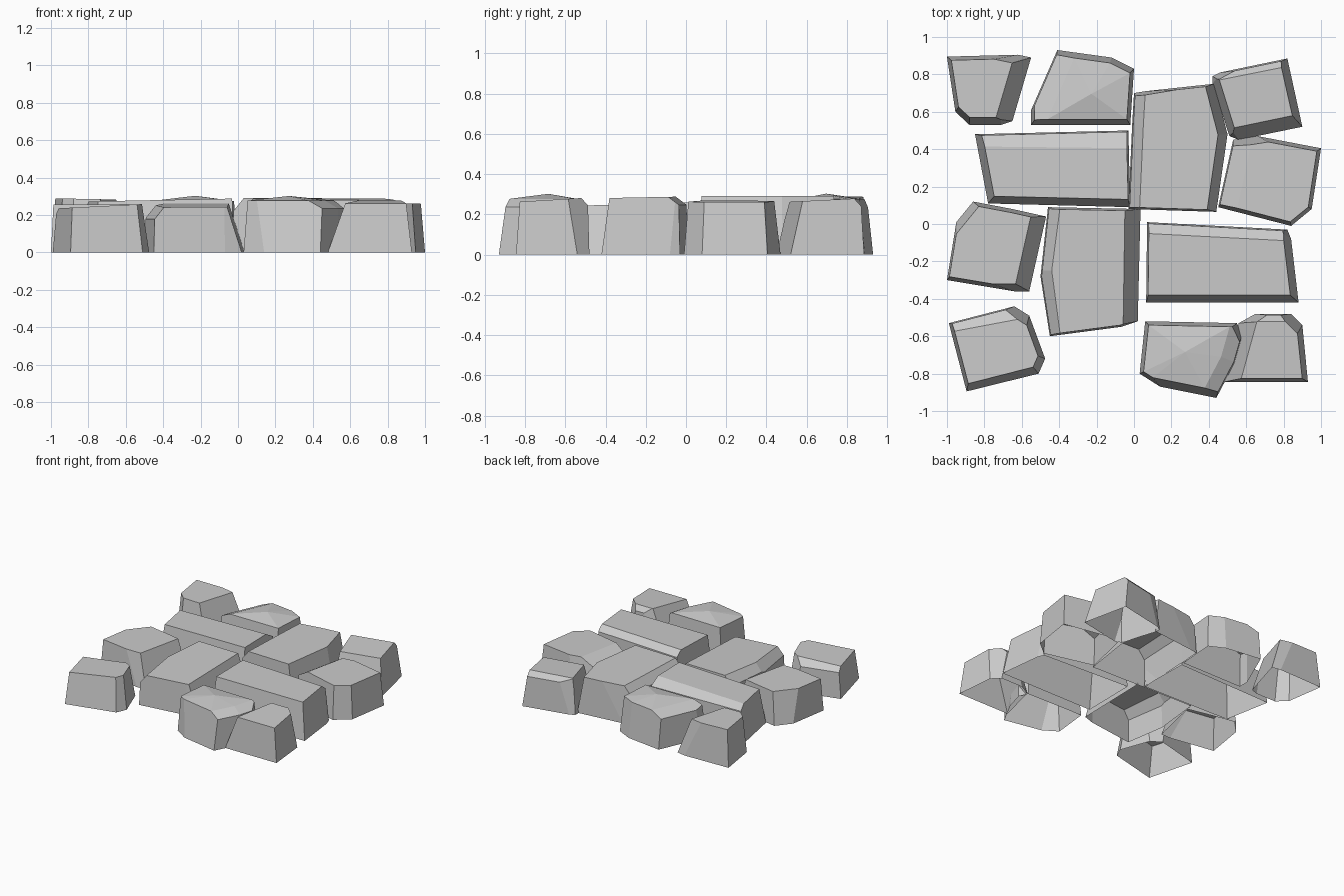
import bpy, bmesh
from mathutils import Vector

if "Cube" in bpy.data.objects:
    bpy.data.objects.remove(bpy.data.objects["Cube"])


def cut(bm, point, normal):
    """Slice off everything beyond a plane and cap the opening."""
    geom = bm.verts[:] + bm.edges[:] + bm.faces[:]
    res = bmesh.ops.bisect_plane(bm, geom=geom, plane_co=point, plane_no=normal,
                                 dist=1e-5, clear_outer=True)
    edges = [e for e in res["geom_cut"] if isinstance(e, bmesh.types.BMEdge)]
    if len(edges) > 2:
        bmesh.ops.contextual_create(bm, geom=edges)


def stone(name, height, tilt, outline, drop=0.045, dome=0.0):
    """Outline runs clockwise as (x, y, inset) for the edge that starts there.
    Positive inset = leaning wall, negative = upright wall with chamfered top."""
    bm = bmesh.new()
    cx = sum(p[0] for p in outline) / len(outline)
    cy = sum(p[1] for p in outline) / len(outline)
    bmesh.ops.create_cube(bm, size=2.0)
    for v in bm.verts:
        v.co = Vector((v.co.x + cx, v.co.y + cy, v.co.z * 0.5 + 0.5))
    # slightly tilted top
    cut(bm, Vector((cx, cy, height)), Vector((-tilt[0], -tilt[1], 1)).normalized())
    # walls and chamfers
    for i, (x, y, inset) in enumerate(outline):
        x2, y2, _ = outline[(i + 1) % len(outline)]
        out = Vector((-(y2 - y), x2 - x, 0)).normalized()
        mid = Vector(((x + x2) / 2, (y + y2) / 2, 0))
        lean = inset if inset > 0 else 0.008
        cut(bm, mid, (out * height + Vector((0, 0, lean))).normalized())
        if inset < 0:
            edge = mid + out * inset
            edge.z = height + tilt[0] * (edge.x - cx) + tilt[1] * (edge.y - cy)
            cut(bm, edge, (out * drop + Vector((0, 0, -inset))).normalized())
    # open underside
    bmesh.ops.recalc_face_normals(bm, faces=bm.faces)
    under = [f for f in bm.faces if all(abs(v.co.z) < 1e-4 for v in f.verts)]
    bmesh.ops.delete(bm, geom=under, context="FACES_ONLY")
    # gently domed top
    if dome:
        top = max(bm.faces, key=lambda f: f.normal.z)
        peak = bmesh.ops.poke(bm, faces=[top])["verts"][0]
        peak.co.z += dome
    mesh = bpy.data.meshes.new(name)
    bm.to_mesh(mesh)
    bm.free()
    bpy.context.collection.objects.link(bpy.data.objects.new(name, mesh))


# back row
stone("back_left_stone", 0.285, (-0.02, 0), [
    (-1, .895, .02), (-.62, .905, .05), (-.55, .89, .09), (-.65, .55, .04),
    (-.71, .53, .04), (-.88, .53, .03), (-.955, .6, .02)])
stone("back_middle_stone", 0.275, (0, 0), [
    (-.41, .93, .03), (-.12, .89, .03), (0, .83, .02), (-.02, .53, .03),
    (-.55, .53, .02), (-.55, .61, -.1)], dome=0.028)
stone("back_right_stone", 0.27, (0, 0.05), [
    (.42, .79, .03), (.46, .81, -.04), (.82, .885, .04), (.9, .52, .07),
    (.56, .45, .04), (.51, .47, .04), (.42, .75, .03)])

# middle rows
stone("left_long_stone", 0.28, (0.02, 0), [
    (-.85, .48, -.08), (-.03, .50, .01), (-.02, .09, .04), (-.78, .11, .04)])
stone("back_upright_stone", 0.29, (0, 0), [
    (0, .70, .02), (.06, .71, .01), (.43, .75, .05), (.5, .48, .05),
    (.44, .065, .01), (-.03, .08, -.06), (-.01, .53, -.06)], drop=0.075)
stone("right_stone", 0.265, (-0.02, 0), [
    (.53, .45, .04), (.66, .47, .02), (1.0, .405, .02), (.95, .08, .02),
    (.84, -.01, .02), (.45, .09, -.1)], drop=0.06)
stone("left_stone", 0.255, (0, 0), [
    (-.86, .12, .02), (-.65, .08, .02), (-.47, .04, .08), (-.56, -.36, .04),
    (-.64, -.36, .02), (-1, -.30, .01), (-.95, .01, .04)])
stone("front_upright_stone", 0.25, (0, 0.03), [
    (-.46, .09, .01), (.035, .08, .08), (.02, -.52, .01), (-.07, -.55, .01),
    (-.45, -.6, -.06), (-.5, -.28, -.06)], drop=0.075)
stone("right_long_stone", 0.285, (0, 0.02), [
    (.07, .01, -.06), (.82, -.03, .03), (.84, -.08, .04), (.88, -.42, .04),
    (.065, -.42, .01)])

# front row
stone("front_left_stone", 0.25, (0.05, 0), [
    (-.99, -.53, -.06), (-.64, -.44, .05), (-.56, -.49, .03), (-.475, -.72, .04),
    (-.51, -.8, .04), (-.895, -.895, .02)])
stone("front_middle_stone", 0.277, (0, 0), [
    (.06, -.52, .02), (.55, -.53, .03), (.58, -.6, -.08), (.54, -.74, -.08),
    (.44, -.93, .04), (.14, -.87, .02), (.03, -.8, .02)], dome=0.025)
stone("front_right_stone", 0.275, (0, 0.06), [
    (.56, -.53, .04), (.65, -.48, -.04), (.84, -.48, .05), (.9, -.54, .03),
    (.93, -.845, .02), (.48, -.845, .09)])
